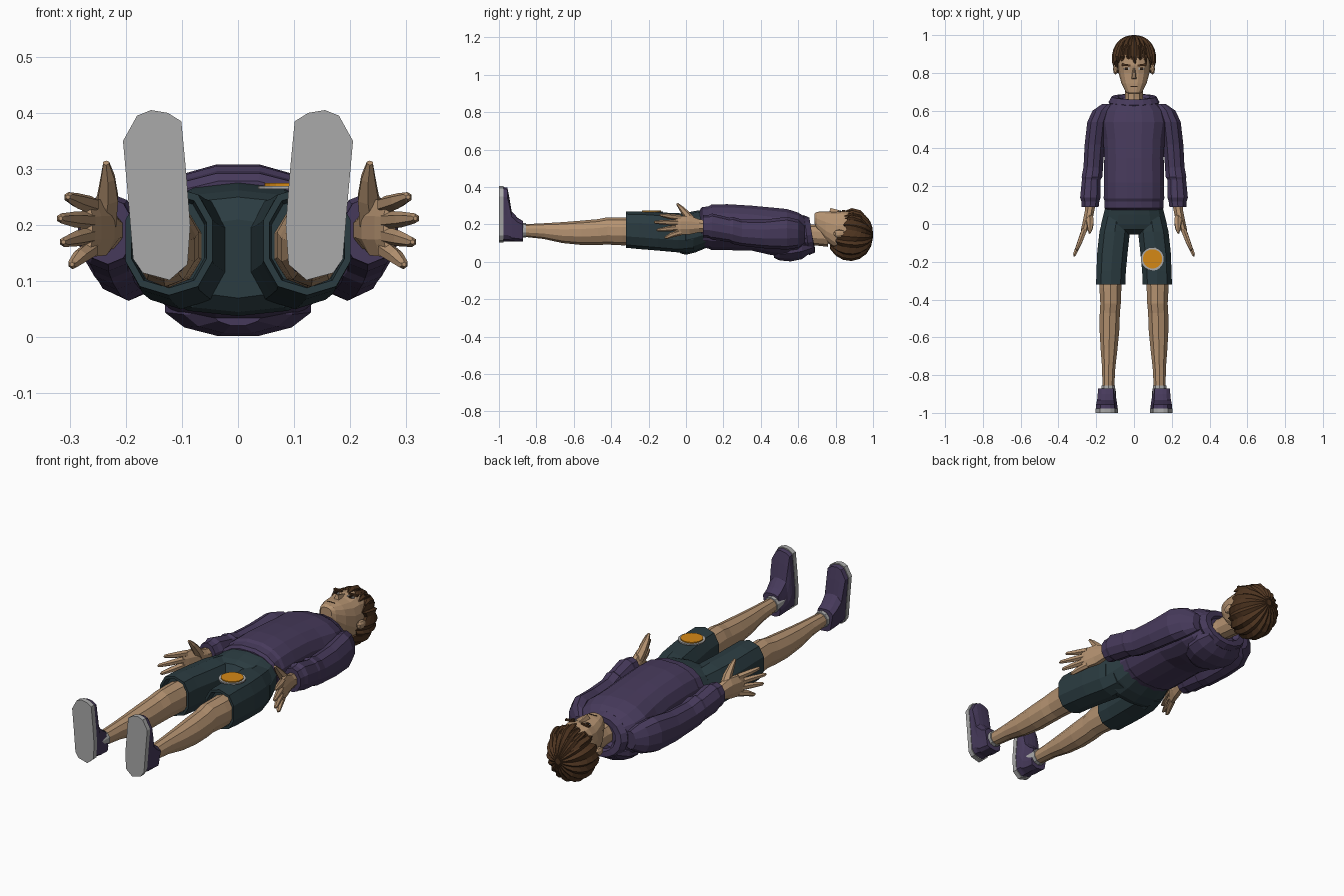
import bpy, bmesh, math
from mathutils import Vector


def mat(name, rgb):
    m = bpy.data.materials.new(name)
    m.diffuse_color = (*rgb, 1)
    return m


PURPLE = mat("purple cloth", (0.062, 0.042, 0.105))
SHORTS = mat("dark teal cloth", (0.024, 0.045, 0.053))
SKIN = mat("skin", (0.46, 0.29, 0.165))
HAIR = mat("brown hair", (0.075, 0.034, 0.014))
GREY = mat("light grey", (0.40, 0.40, 0.40))
ORANGE = mat("orange", (0.66, 0.25, 0.008))
DARK = mat("dark brown", (0.03, 0.015, 0.008))


def finish(name, bm, *mats):
    bmesh.ops.recalc_face_normals(bm, faces=bm.faces)
    me = bpy.data.meshes.new(name)
    bm.to_mesh(me)
    bm.free()
    for m in mats:
        me.materials.append(m)
    ob = bpy.data.objects.new(name, me)
    bpy.context.collection.objects.link(ob)
    return ob


def skin_rings(name, rings, m, cap=True):
    """Bridge closed rings of points, capping both ends."""
    bm = bmesh.new()
    vs = [[bm.verts.new(p) for p in r] for r in rings]
    n = len(vs[0])
    for a, b in zip(vs, vs[1:]):
        for i in range(n):
            j = (i + 1) % n
            bm.faces.new((a[i], a[j], b[j], b[i]))
    if cap:
        bm.faces.new(vs[0])
        bm.faces.new(vs[-1])
    return finish(name, bm, m)


def loft(name, rows, m, s=1, n=12, p=2.0):
    """Body form along y; each row is y, centre x, half width, low z, high z."""
    rings = []
    for y, x, rx, lo, hi in rows:
        ring = []
        for i in range(n):
            a = 2 * math.pi * (i + 0.5) / n
            c, q = math.cos(a), math.sin(a)
            cx = math.copysign(abs(c) ** (2 / p), c)
            cz = math.copysign(abs(q) ** (2 / p), q)
            ring.append((s * (x + rx * cx), y, (lo + hi) / 2 + (hi - lo) / 2 * cz))
        rings.append(ring)
    return skin_rings(name, rings, m)


def tube(name, pts, m, s=1, n=6):
    """Tapered limb through points x, y, z, radius."""
    rings = []
    for k, (x, y, z, r) in enumerate(pts):
        a, b = pts[max(k - 1, 0)], pts[min(k + 1, len(pts) - 1)]
        d = (Vector(b[:3]) - Vector(a[:3])).normalized()
        u = d.cross(Vector((1, 0, 0))).normalized()
        v = d.cross(u)
        ring = [Vector((x, y, z)) + r * (u * math.cos(t) + v * math.sin(t))
                for t in (2 * math.pi * i / n for i in range(n))]
        rings.append([(s * q.x, q.y, q.z) for q in ring])
    return skin_rings(name, rings, m)


def ball(name, loc, size, m, seg=10, rng=6):
    bm = bmesh.new()
    bmesh.ops.create_uvsphere(bm, u_segments=seg, v_segments=rng, radius=1)
    bmesh.ops.scale(bm, vec=size, verts=bm.verts)
    bmesh.ops.translate(bm, vec=loc, verts=bm.verts)
    return finish(name, bm, m)


def plate(name, outline, z, h, m):
    """Thin flat plate facing up."""
    return skin_rings(name, [[(x, y, z) for x, y in outline],
                             [(x, y, z + h) for x, y in outline]], m)


# Hoodie body, with gathered hem
loft("hoodie_body", [(.075, 0, .148, .085, .28), (.085, 0, .16, .072, .294),
     (.12, 0, .158, .07, .298), (.135, 0, .163, .062, .307), (.22, 0, .162, .06, .31),
     (.35, 0, .16, .058, .302), (.45, 0, .165, .035, .293), (.54, 0, .18, .022, .284),
     (.60, 0, .165, .03, .265), (.645, 0, .12, .06, .235)], PURPLE, n=16, p=2.3)

# Rolled hood collar around the neck, and the hood resting on the back
rings = []
for i in range(16):
    a = 2 * math.pi * i / 16
    c, q = math.cos(a), math.sin(a)
    ring = []
    for k in range(6):
        b = 2 * math.pi * k / 6
        w = .095 + .03 * math.cos(b)
        ring.append((w * c * 1.08, .645 - .015 * q + .034 * math.sin(b), .143 + w * q * .85))
    rings.append(ring)
skin_rings("hood_collar", rings + rings[:1], PURPLE, cap=False)
loft("hood", [(.47, 0, .05, .02, .08), (.50, 0, .10, .006, .10), (.56, 0, .135, 0, .12),
     (.62, 0, .13, .012, .13), (.67, 0, .10, .05, .11)], PURPLE)

# Neck and head
loft("neck", [(.60, 0, .058, .085, .205), (.67, 0, .05, .09, .20),
              (.76, 0, .05, .08, .20)], SKIN, n=10)
loft("head", [(.687, 0, .03, .205, .258), (.70, 0, .045, .165, .268),
     (.745, 0, .068, .11, .270), (.80, 0, .083, .065, .268), (.84, 0, .087, .05, .274),
     (.90, 0, .088, .04, .265), (.96, 0, .06, .08, .21)], SKIN, n=16, p=2.6)
skin_rings("nose", [[(-.016, .765, .262), (.016, .765, .262), (.007, .83, .262), (-.007, .83, .262)],
                    [(-.005, .772, .288), (.005, .772, .288), (.003, .825, .274), (-.003, .825, .274)]], SKIN)
plate("mouth", [(-.022, .726), (.022, .726), (.016, .730), (-.016, .730)], .264, .006, DARK)
for s, side in ((-1, "left"), (1, "right")):
    plate(side + "_brow", [(s * .018, .834), (s * .066, .838), (s * .064, .85), (s * .018, .844)],
          .269, .008, HAIR)
    plate(side + "_eye_white", [(s * .022, .818), (s * .05, .816), (s * .058, .824), (s * .024, .828)],
          .265, .007, GREY)
    plate(side + "_eye", [(s * .031, .815), (s * .047, .815), (s * .047, .829), (s * .031, .829)],
          .266, .008, DARK)
    ball(side + "_ear", (s * .098, .82, .15), (.014, .032, .022), SKIN, 8, 5)

# Hair: ridged locks running from the crown, longer at the nape than the brow
N, STEPS = 36, 7
locks = []
for t in range(STEPS + 2):
    ring = []
    for i in range(N):
        az = 2 * math.pi * i / N
        up = math.sin(az)
        end = 108 - 40 * up if up < 0 else 108 - 22 * up
        end += (-9, 0, 9, 0)[i % 4]
        f = min(t, STEPS) / STEPS
        th = math.radians(6 + (end - 6) * f)
        r = 1 + (.045 if i % 2 else -.045) * min(1, f * 3)
        r *= .82 if t > STEPS else 1
        bend = .25 * f * (1 if i % 4 < 2 else .6)
        ring.append((.113 * r * math.sin(th) * math.cos(az + bend * math.cos(az)),
                     .878 + .122 * r * math.cos(th),
                     .142 + .132 * r * math.sin(th) * math.sin(az + bend * math.cos(az))))
    locks.append(ring)
skin_rings("hair", locks, HAIR)
# Raised tufts over the brow
for k in range(7):
    x = (k - 3) * .027
    z = .272 - abs(x) * .45
    tube("fringe_tuft", [(x * .6, .965, z - .05, .012), (x * .9, .925, z - .012, .018),
         (x * 1.05, .885, z, .015), (x * 1.1 + .006, .852 - .006 * (k % 2), z - .004, .003)], HAIR, n=5)

# Pelvis of the shorts
loft("shorts_seat", [(.11, 0, .15, .075, .28), (.05, 0, .165, .05, .272), (0, 0, .178, .038, .262),
     (-.03, 0, .165, .045, .25), (-.055, 0, .09, .07, .21)], SHORTS, n=14, p=2.4)

SOLE = [(.085, .20), (.09, .13), (.122, .102), (.17, .115), (.187, .14), (.196, .25),
        (.205, .35), (.18, .395), (.155, .405), (.125, .40), (.101, .385), (.092, .29)]

for s, side in ((-1, "left"), (1, "right")):
    # Sleeve with loose cuff
    loft(side + "_sleeve", [(.635, .14, .03, .10, .19), (.60, .172, .05, .075, .225),
         (.54, .195, .055, .065, .24), (.42, .208, .056, .072, .225), (.30, .216, .054, .085, .225),
         (.25, .222, .058, .095, .24), (.235, .226, .052, .105, .235), (.14, .231, .057, .118, .258),
         (.12, .231, .05, .128, .25), (.09, .232, .047, .13, .25)], PURPLE, s, 10)
    # Hand: flat palm, four spread fingers, raised thumb
    loft(side + "_palm", [(.10, .232, .03, .155, .225), (.07, .235, .027, .155, .23),
         (.02, .245, .027, .142, .25), (-.03, .262, .02, .14, .25), (-.055, .27, .012, .145, .245)],
         SKIN, s, 8)
    for fz, tx, ty, tz in ((.236, .302, -.142, .25), (.208, .315, -.172, .212),
                           (.182, .310, -.158, .17), (.157, .295, -.115, .13)):
        tube(side + "_finger", [(.262, -.03, fz, .016), ((.268 + tx) / 2, (ty - .04) / 2, (fz + tz) / 2, .014),
             (tx, ty + .01, tz, .009), (tx + .001, ty, tz, .004)], SKIN, s)
    tube(side + "_thumb", [(.24, .045, .20, .026), (.232, .005, .25, .021), (.232, -.025, .285, .014),
         (.235, -.048, .311, .006)], SKIN, s)
    # Shorts leg with a recessed opening
    loft(side + "_shorts_leg", [(.04, .09, .075, .06, .25), (-.04, .102, .084, .05, .26),
         (-.15, .114, .084, .06, .264), (-.25, .121, .081, .068, .27), (-.32, .123, .081, .075, .27),
         (-.32, .123, .070, .088, .257), (-.29, .123, .066, .092, .25)], SHORTS, s, 10, 2.4)
    # Bare leg: knee, calf, ankle
    loft(side + "_leg", [(-.25, .122, .062, .09, .235), (-.34, .125, .061, .088, .237),
         (-.42, .124, .057, .092, .238), (-.47, .128, .056, .09, .228), (-.56, .13, .055, .09, .22),
         (-.66, .132, .047, .10, .212), (-.76, .134, .037, .122, .206),
         (-.88, .136, .032, .135, .20)], SKIN, s, 10)
    loft(side + "_sock", [(-.855, .136, .038, .13, .207), (-.92, .136, .04, .125, .213)], GREY, s, 10)

    # Shoe: grey sole and upper that steps down from toe to ankle
    def shoe_ring(y, top, grow):
        return [(s * (.14 + (x - .14) * grow), y,
                 .108 + (z - .102) * (top - .108) / .303) for x, z in SOLE]
    skin_rings(side + "_sole", [[(s * x, y, z) for x, z in SOLE] for y in (-1, -.976)], GREY)
    skin_rings(side + "_shoe_upper", [shoe_ring(-.978, .400, .96), shoe_ring(-.955, .396, .93),
               shoe_ring(-.944, .34, .9), shoe_ring(-.932, .27, .85), shoe_ring(-.90, .235, .8),
               shoe_ring(-.872, .218, .78)], PURPLE)

# Round badge on the shorts
for name, r, z, m in (("badge_rim", .062, .264, GREY), ("badge_face", .051, .269, ORANGE)):
    plate(name, [(.098 + r * math.cos(2 * math.pi * i / 20), -.185 + r * math.sin(2 * math.pi * i / 20))
                 for i in range(20)], z, .006, m)
